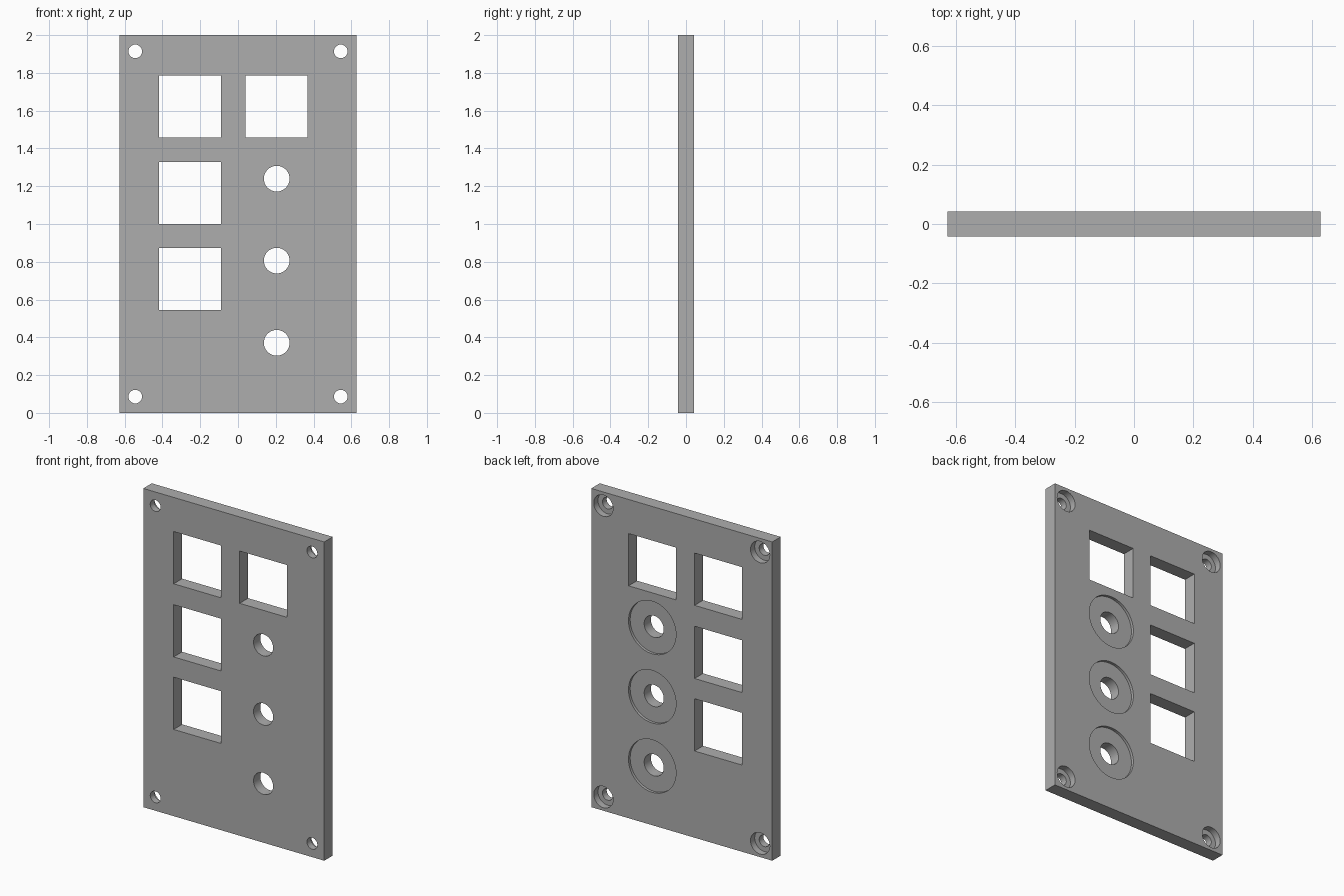
import bpy, bmesh, math
from mathutils import Matrix

cube = bpy.data.objects.get("Cube")
if cube:
    bpy.data.objects.remove(cube, do_unlink=True)

WIDTH, DEPTH, HEIGHT = 1.256, 0.084, 2.0
BACK = DEPTH / 2

grey = bpy.data.materials.new("plain_grey")
grey.use_nodes = True
colour = (0.42, 0.42, 0.42, 1)
grey.diffuse_color = colour
grey.node_tree.nodes["Principled BSDF"].inputs["Base Color"].default_value = colour


def add_box(bm, x, z, sx, sy, sz):
    bmesh.ops.create_cube(bm, size=1, matrix=Matrix.Translation((x, 0, z))
                          @ Matrix.Diagonal((sx, sy, sz, 1)))


def add_cylinder(bm, x, y, z, radius, length):
    bmesh.ops.create_cone(bm, cap_ends=True, segments=64, radius1=radius, radius2=radius,
                          depth=length, matrix=Matrix.Translation((x, y, z))
                          @ Matrix.Rotation(math.pi / 2, 4, "X"))


def make_object(name, bm):
    mesh = bpy.data.meshes.new(name)
    bm.to_mesh(mesh)
    bm.free()
    mesh.materials.append(grey)
    obj = bpy.data.objects.new(name, mesh)
    bpy.context.collection.objects.link(obj)
    return obj


# Flat panel
bm = bmesh.new()
add_box(bm, 0, HEIGHT / 2, WIDTH, DEPTH, HEIGHT)
panel = make_object("panel", bm)

# Hole positions
left_col, right_col = -0.253, 0.205
squares = [(left_col, 1.622), (left_col, 1.163), (left_col, 0.708), (right_col, 1.622)]
rounds = [(right_col, z) for z in (1.24, 0.806, 0.371)]
corners = [(sx * 0.544, 1 + sz * 0.914) for sx in (-1, 1) for sz in (-1, 1)]

# Openings that pass right through
through = bmesh.new()
for x, z in squares:
    add_box(through, x, z, 0.328, 0.3, 0.328)
for x, z in rounds:
    add_cylinder(through, x, 0, z, 0.068, 0.3)
for x, z in corners:
    add_cylinder(through, x, 0, z, 0.036, 0.3)

# Shallow round recesses and screw counterbores in the back
recess = bmesh.new()
for x, z in rounds:
    add_cylinder(recess, x, BACK, z, 0.165, 2 * 0.017)
for x, z in corners:
    add_cylinder(recess, x, BACK, z, 0.067, 2 * 0.042)

# Cut the panel, then remove the cutters
cutters = [make_object("recess_cutter", recess), make_object("opening_cutter", through)]
bpy.context.view_layer.objects.active = panel
panel.select_set(True)
for cutter in cutters:
    cutter.hide_render = True
    mod = panel.modifiers.new(cutter.name, "BOOLEAN")
    mod.operation = "DIFFERENCE"
    mod.solver = "EXACT"
    mod.object = cutter
    bpy.ops.object.modifier_apply(modifier=mod.name)
for cutter in cutters:
    bpy.data.objects.remove(cutter, do_unlink=True)

bpy.ops.object.select_all(action="DESELECT")
panel.select_set(True)
bpy.ops.object.shade_smooth_by_angle(angle=math.radians(30))
